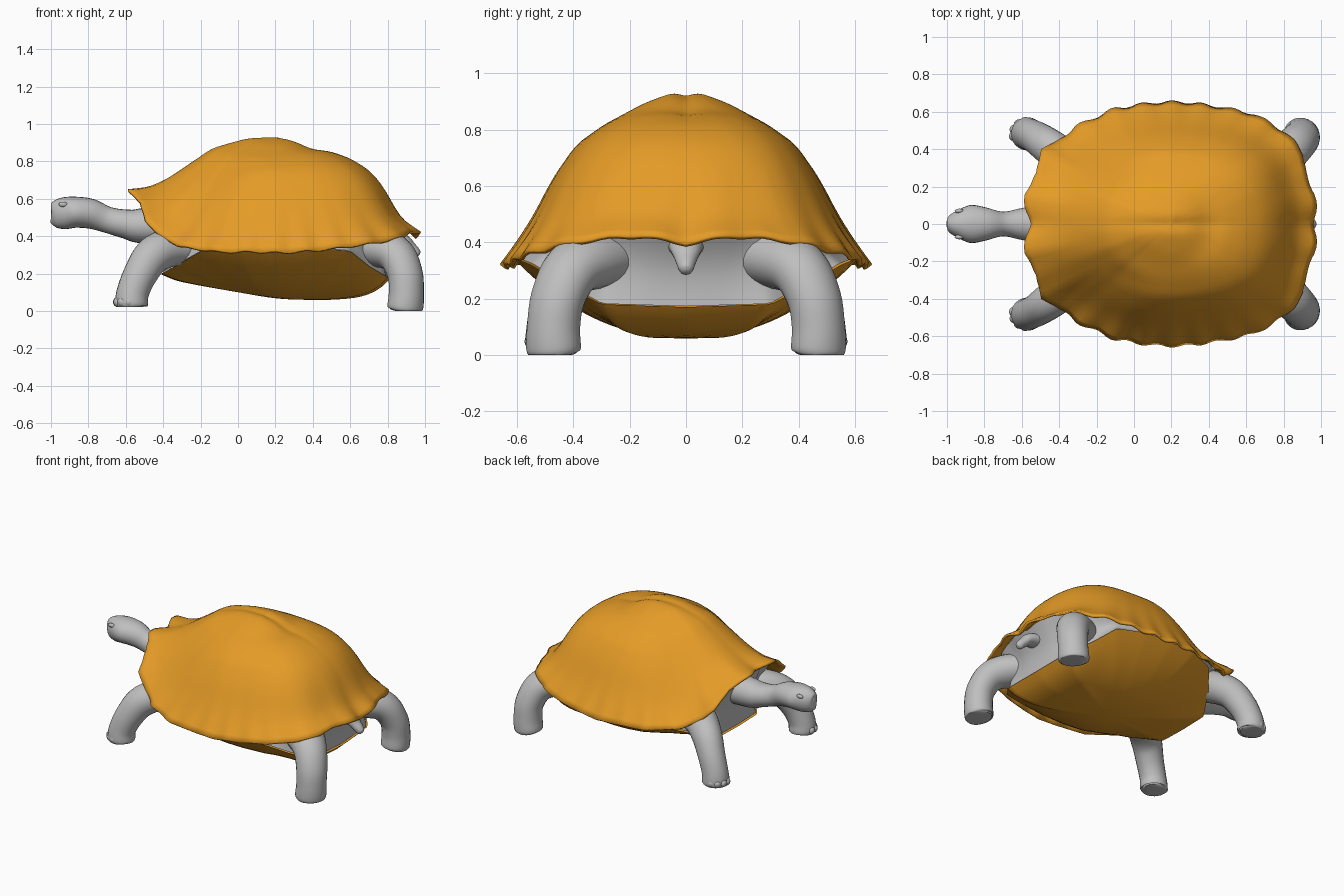
import bpy, bmesh, math
from mathutils import Vector

if "Cube" in bpy.data.objects:
    bpy.data.objects.remove(bpy.data.objects["Cube"])


def material(name, rgb):
    m = bpy.data.materials.new(name)
    m.diffuse_color = (*rgb, 1)
    m.use_nodes = True
    m.node_tree.nodes["Principled BSDF"].inputs["Base Color"].default_value = m.diffuse_color
    return m


ORANGE = material("shell_orange", (0.78, 0.33, 0.02))
GREY = material("skin_grey", (0.52, 0.52, 0.52))
CX = 0.2      # centre of the shell along its length
N = 156       # steps around the shell


def interp(table, t):
    """Linear lookup of rows (key, values...) sorted by key."""
    if t <= table[0][0]:
        return list(table[0][1:])
    for a, b in zip(table, table[1:]):
        if t <= b[0]:
            k = (t - a[0]) / (b[0] - a[0])
            return [u + (v - u) * k for u, v in zip(a[1:], b[1:])]
    return list(table[-1][1:])


def smooth_path(pts, steps=5):
    """Catmull-Rom samples through rows of equal length."""
    first = [2 * a - b for a, b in zip(pts[0], pts[1])]
    last = [2 * a - b for a, b in zip(pts[-1], pts[-2])]
    p = [first, *pts, last]
    out = []
    for rows in zip(p, p[1:], p[2:], p[3:]):
        for i in range(steps):
            t = i / steps
            out.append([0.5 * (2 * b + (c - a) * t + (2 * a - 5 * b + 4 * c - d) * t * t
                               + (3 * b - a - 3 * c + d) * t ** 3)
                        for a, b, c, d in zip(*rows)])
    return out + [list(pts[-1])]


def loft(name, rings, mat, flip=False, caps=False):
    """Skin a stack of closed rings."""
    bm = bmesh.new()
    vr = [[bm.verts.new(v) for v in r] for r in rings]
    for a, b in zip(vr, vr[1:]):
        n = len(a)
        for i in range(n):
            j = (i + 1) % n
            q = (a[i], b[i], b[j], a[j])
            bm.faces.new(q[::-1] if flip else q)
    if caps:
        bm.faces.new(vr[0])
        bm.faces.new(vr[-1])
        bmesh.ops.recalc_face_normals(bm, faces=bm.faces[:])
    else:
        bmesh.ops.remove_doubles(bm, verts=bm.verts[:], dist=1e-5)
    return finish(name, bm, mat)


def finish(name, bm, mat):
    me = bpy.data.meshes.new(name)
    bm.to_mesh(me)
    bm.free()
    ob = bpy.data.objects.new(name, me)
    bpy.context.collection.objects.link(ob)
    me.materials.append(mat)
    bpy.ops.object.select_all(action='DESELECT')
    ob.select_set(True)
    bpy.context.view_layer.objects.active = ob
    bpy.ops.object.shade_smooth_by_angle(angle=math.radians(50))
    return ob


def tube(name, pts, mat, sides=24, floor=0):
    """Rows x, y, z, side radius, height radius, swept in a vertical plane."""
    p = smooth_path(pts)
    pos = [Vector(q[:3]) for q in p]
    d = pos[-1] - pos[0]
    side = Vector((-d.y, d.x, 0)).normalized()
    rings = []
    for i, q in enumerate(p):
        t = (pos[min(i + 1, len(p) - 1)] - pos[max(i - 1, 0)]).normalized()
        up = t.cross(side)
        ring = [pos[i] + side * (q[3] * math.cos(2 * math.pi * k / sides))
                + up * (q[4] * math.sin(2 * math.pi * k / sides)) for k in range(sides)]
        rings.append([(v.x, v.y, max(v.z, floor)) for v in ring])
    return loft(name, rings, mat, caps=True)


def blob(name, loc, scale, mat):
    bm = bmesh.new()
    bmesh.ops.create_uvsphere(bm, u_segments=12, v_segments=8, radius=1)
    for v in bm.verts:
        v.co = Vector([o + c * s for o, c, s in zip(loc, v.co, scale)])
    return finish(name, bm, mat)


def by_angle(points):
    return [(math.atan2(y, x - CX), x, y, z) for x, y, z in points]


# Half outlines from tail to neck: shell rim and belly plate edge
RIM = by_angle([(.97, 0, .4), (.97, .17, .43), (.915, .26, .42), (.91, .38, .41),
                (.8, .5, .38), (.64, .59, .355), (.45, .63, .33), (.25, .655, .315),
                (.1, .65, .32), (-.1, .62, .32), (-.32, .52, .35), (-.42, .43, .41),
                (-.51, .4, .5), (-.515, .27, .58), (-.59, .17, .65), (-.56, 0, .64)])
BELLY = by_angle([(.81, 0, .17), (.8, .3, .18), (.7, .42, .24), (.6, .55, .32),
                  (.4, .6, .34), (.2, .61, .34), (0, .6, .34), (-.18, .53, .33),
                  (-.3, .38, .26), (-.41, .2, .2), (-.41, 0, .195)])
# Height fall-off from crown to rim, toward back, side and front
BACK = [(0, 1), (.13, .96), (.26, .87), (.39, .85), (.52, .78), (.65, .66), (.74, .51),
        (.82, .3), (.87, .16), (1, 0)]
SIDE = [(0, 1), (.08, 1), (.23, .94), (.45, .815), (.6, .7), (.73, .5), (.82, .31),
        (.88, .2), (1, 0)]
FRONT = [(0, 1), (.1, 1), (.2, .98), (.31, .9), (.44, .79), (.62, .45), (.75, .22),
         (.87, .07), (1, 0)]
# Lowest line of the belly along x
KEEL = smooth_path([(-.41, .195), (-.3, .155), (0, .1), (.2, .068), (.35, .06), (.5, .06),
                    (.65, .075), (.75, .115), (.81, .17)])


def outline(table, th):
    a = math.atan2(math.sin(th), math.cos(th))
    x, y, z = interp(table, abs(a))
    return Vector((x, math.copysign(y, a), z))


def soft(table, s):
    w = .03 * min(1, (1 - s) * 10)
    return sum(interp(table, max(0, min(1, s + o)))[0] for o in (-w, 0, w)) / 3


def soft_outline(th):
    """Rim averaged over a small arc, for the smooth dome above the edge."""
    return sum((outline(RIM, th + .045 * k) for k in range(-4, 5)), Vector((0, 0, 0))) / 9


def shell_point(th, s):
    p = soft_outline(th).lerp(outline(RIM, th), s ** 5)
    c = math.cos(th)
    f = soft(SIDE, s) * (1 - c * c) + soft(BACK if c > 0 else FRONT, s) * c * c
    wave = -math.cos(26 * th) * s ** 10
    r = s * (1 + .012 * wave)
    x, y = CX + (p.x - CX) * r, p.y * r
    z = p.z + (.93 - p.z) * f + .006 * wave
    if s < .6:
        z -= .01 * math.exp(-(y / .03) ** 2) * (1 - s / .6)     # spine groove
    return Vector((x, y, z))


ANGLES = [2 * math.pi * i / N for i in range(N)]

# Domed upper shell with a thin rim
shell = loft("upper_shell", [[shell_point(t, k / 30) for t in ANGLES] for k in range(31)], ORANGE)
mod = shell.modifiers.new("thickness", 'SOLIDIFY')
mod.thickness = .015
mod.offset = -1


# Bowl-shaped belly plate that rises to the shell at the sides
def belly_point(th, t):
    e = outline(BELLY, th)
    x = CX + (e.x - CX) * t
    return Vector((x, e.y * t, interp(KEEL, x)[0] + (e.z - interp(KEEL, e.x)[0]) * t ** 2.3))


loft("belly_plate", [[belly_point(t, k / 16) for t in ANGLES] for k in range(17)], ORANGE, flip=True)


# Body skin closing the gap between shell and belly plate
def skin_point(th, k):
    a = shell_point(th, .89) - Vector((0, 0, .03))
    b = belly_point(th, .985) + Vector((0, 0, .012))
    p = a.lerp(b, k)
    shrink = 1 - .05 * math.sin(math.pi * k)
    return Vector((CX + (p.x - CX) * shrink, p.y * shrink, p.z))


loft("body_skin", [[skin_point(t, k / 8) for t in ANGLES] for k in range(9)], GREY)

# Head and neck in one sweep
tube("head_and_neck", [(-1, 0, .512, .015, .03), (-.994, 0, .512, .035, .055),
                       (-.975, 0, .515, .055, .073), (-.93, 0, .522, .08, .085),
                       (-.87, 0, .528, .102, .083), (-.79, 0, .52, .088, .08),
                       (-.7, 0, .488, .066, .07), (-.6, 0, .465, .085, .078),
                       (-.5, 0, .455, .1, .095), (-.2, 0, .47, .12, .11)], GREY)

# Short blunt tail
tube("tail", [(.965, 0, .295, .012, .012), (.955, 0, .305, .026, .026),
              (.92, 0, .34, .04, .032), (.86, 0, .38, .06, .04), (.65, 0, .4, .08, .05)], GREY, 16)

for s, label in ((1, "left"), (-1, "right")):
    # Front legs
    tube("front_leg_" + label, [(-.57, s * .482, .02, .07, .07), (-.57, s * .482, .035, .088, .088),
                                (-.562, s * .48, .1, .085, .087), (-.52, s * .46, .2, .088, .092),
                                (-.45, s * .41, .3, .098, .102), (-.33, s * .32, .345, .11, .105),
                                (-.1, s * .2, .35, .12, .1)], GREY, floor=.02)
    # Back legs with broad haunches
    tube("back_leg_" + label, [(.893, s * .468, 0, .08, .08), (.895, s * .47, .02, .1, .093),
                               (.9, s * .47, .1, .097, .092), (.893, s * .455, .2, .1, .092),
                               (.845, s * .405, .3, .108, .098), (.74, s * .32, .34, .125, .105),
                               (.5, s * .15, .35, .14, .1)], GREY)
    # Toes fanned around the outer edge of the front feet
    for i in range(4):
        a = math.radians(98 + 31 * i)
        blob(f"front_toe_{label}_{i + 1}",
             (-.572 + .072 * math.cos(a), s * (.482 + .066 * math.sin(a)), .048),
             (.026, .026, .027), GREY)
    # Eyes
    blob("eye_" + label, (-.935, s * .07, .57), (.024, .012, .014), GREY)
